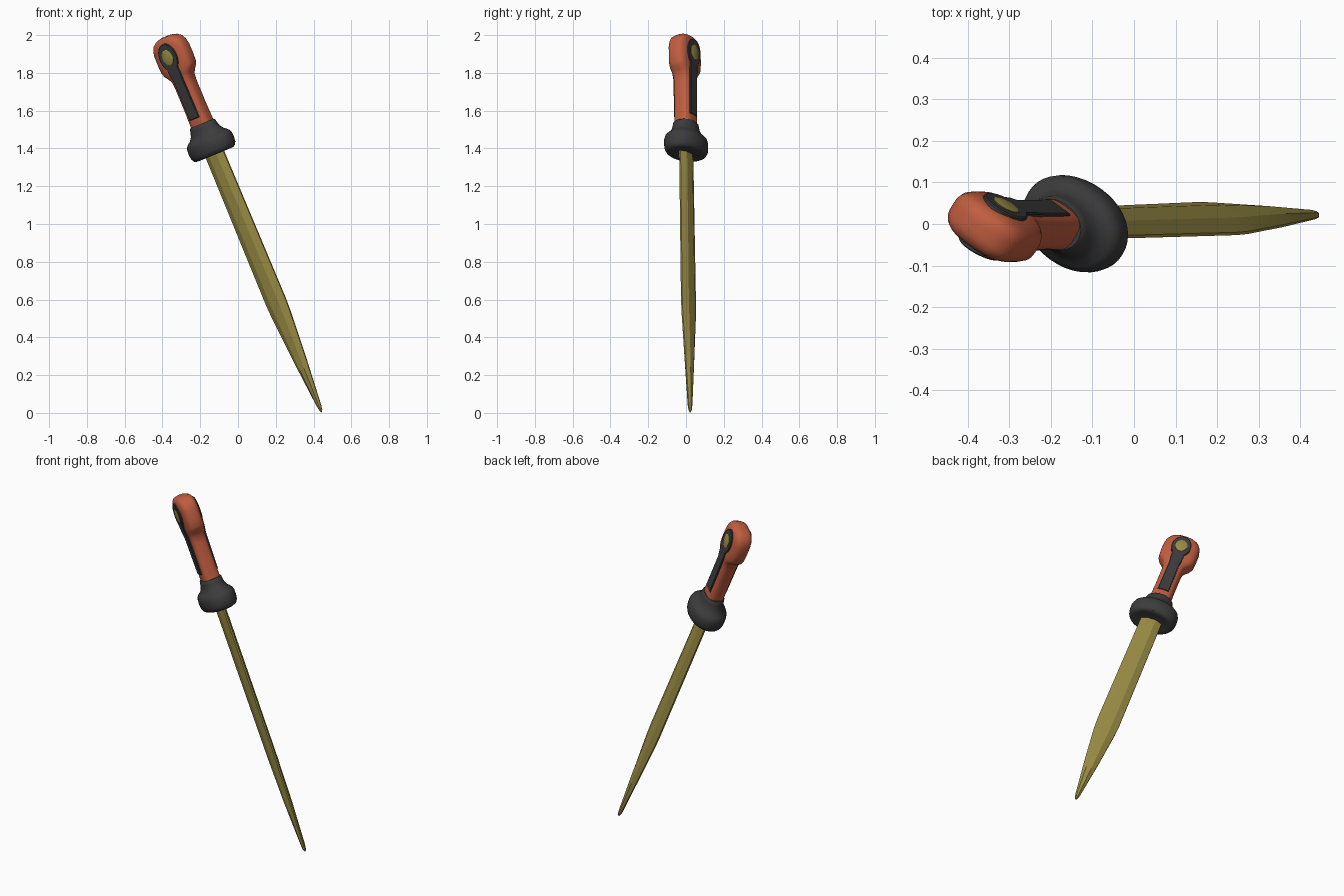
import bpy, bmesh, math
from mathutils import Vector, Matrix

if "Cube" in bpy.data.objects:
    bpy.data.objects.remove(bpy.data.objects["Cube"])

# Local frame: X = blade width, Y = blade thickness, Z = from tip to pommel
D = Vector((-0.3827, -0.014, 0.924)).normalized()
E1 = Vector((0.924, 0, 0.3827)).normalized()
E2 = D.cross(E1).normalized()
E1 = E2.cross(D)
ROLL = math.radians(34)
W = E1 * math.cos(ROLL) - E2 * math.sin(ROLL)
N = D.cross(W)
FRAME = Matrix.Translation((0.443, 0.022, 0.004)) @ Matrix((W, N, D)).transposed().to_4x4()


def material(name, rgb):
    m = bpy.data.materials.new(name)
    m.diffuse_color = (*rgb, 1)
    m.use_nodes = True
    m.node_tree.nodes["Principled BSDF"].inputs["Base Color"].default_value = m.diffuse_color
    return m


RED = material("red_grip", (0.53, 0.11, 0.05))
GOLD = material("gold_metal", (0.33, 0.27, 0.06))
DARK = material("dark_metal", (0.045, 0.045, 0.045))


def loft(name, rings, mat, angle=30):
    """Skin a list of equal-length point rings and cap both ends."""
    bm = bmesh.new()
    vs = [[bm.verts.new(p) for p in r] for r in rings]
    n = len(vs[0])
    for r0, r1 in zip(vs, vs[1:]):
        for i in range(n):
            j = (i + 1) % n
            bm.faces.new((r0[i], r0[j], r1[j], r1[i]))
    bm.faces.new(vs[0][::-1])
    bm.faces.new(vs[-1])
    bmesh.ops.recalc_face_normals(bm, faces=bm.faces)
    me = bpy.data.meshes.new(name)
    bm.to_mesh(me)
    bm.free()
    me.transform(FRAME)
    me.materials.append(mat)
    ob = bpy.data.objects.new(name, me)
    bpy.context.collection.objects.link(ob)
    bpy.ops.object.select_all(action='DESELECT')
    ob.select_set(True)
    bpy.context.view_layer.objects.active = ob
    bpy.ops.object.shade_smooth_by_angle(angle=math.radians(angle))
    return ob


def oval(s, a, b, e=2.0, n=40):
    """Superellipse ring at distance s from the tip."""
    pts = []
    for i in range(n):
        t = 2 * math.pi * i / n
        c, q = math.cos(t), math.sin(t)
        pts.append((math.copysign(a * abs(c) ** (2 / e), c),
                    math.copysign(b * abs(q) ** (2 / e), q), s))
    return pts


def blade_ring(s, w, t):
    r = 0.42
    return [(w, -t * .2, s), (w, t * .2, s), (w * r, t, s), (-w * r, t, s),
            (-w, t * .2, s), (-w, -t * .2, s), (-w * r, -t, s), (w * r, -t, s)]


# Blade: straight, then tapering to a slightly rounded tip
loft("blade", [blade_ring(*k) for k in (
    (0, .003, .003), (.012, .009, .008), (.04, .014, .011), (.3, .040, .019),
    (.56, .062, .021), (.64, .065, .021), (1.0, .063, .022), (1.52, .060, .023))],
    GOLD, 20)

# Guard: oval rim with a flared neck and collar
loft("guard", [oval(*k, 2.1) for k in (
    (1.480, .095, .065), (1.477, .112, .080), (1.483, .125, .093), (1.500, .134, .101),
    (1.525, .137, .104), (1.550, .136, .103), (1.567, .130, .098), (1.578, .119, .088),
    (1.590, .103, .075), (1.610, .087, .067), (1.632, .080, .063), (1.648, .076, .061),
    (1.654, .070, .056))], DARK, 40)

# Grip flowing into the wide pommel
loft("grip_and_pommel", [oval(*k, 3.0, 48) for k in (
    (1.62, .061, .052), (1.75, .058, .050), (1.88, .058, .050), (1.915, .062, .051),
    (1.938, .076, .054), (1.955, .092, .056), (1.975, .102, .057), (2.02, .105, .058),
    (2.075, .104, .058), (2.105, .097, .057), (2.128, .083, .052), (2.144, .060, .042),
    (2.152, .034, .026), (2.154, .012, .010))], RED, 50)


# Inlay outline: straight bar with an oval head
def inlay_outline(grow):
    cz, rx, rz = 2.045, .056 + grow, .078 + grow
    pts = [(-.033 - grow, 1.692 - grow), (.033 + grow, 1.692 - grow),
           (.031 + grow, 1.91), (.036 + grow, 1.95)]
    for i in range(25):
        t = math.radians(-50 + 280 * i / 24)
        pts.append((rx * math.cos(t), cz + rz * math.sin(t)))
    return pts + [(-.036 - grow, 1.95), (-.031 - grow, 1.91)]


def lift(s):
    return .0535 + .0095 * min(1, max(0, (s - 1.88) / .09))


# Inlays and rivet discs on both faces of the grip
for side, label in ((-1, "front"), (1, "back")):
    loft("inlay_" + label, [[(x, side * h(z), z) for x, z in inlay_outline(g)] for g, h in (
        (0, lambda z: .030), (0, lambda z: lift(z) - .003), (-.004, lift))], DARK)
    loft("rivet_" + label, [[(r * .8 * math.cos(k * math.pi / 16), side * h,
                              2.047 + r * math.sin(k * math.pi / 16)) for k in range(32)]
                            for r, h in ((.042, .05), (.042, .065), (.037, .067))], GOLD)
